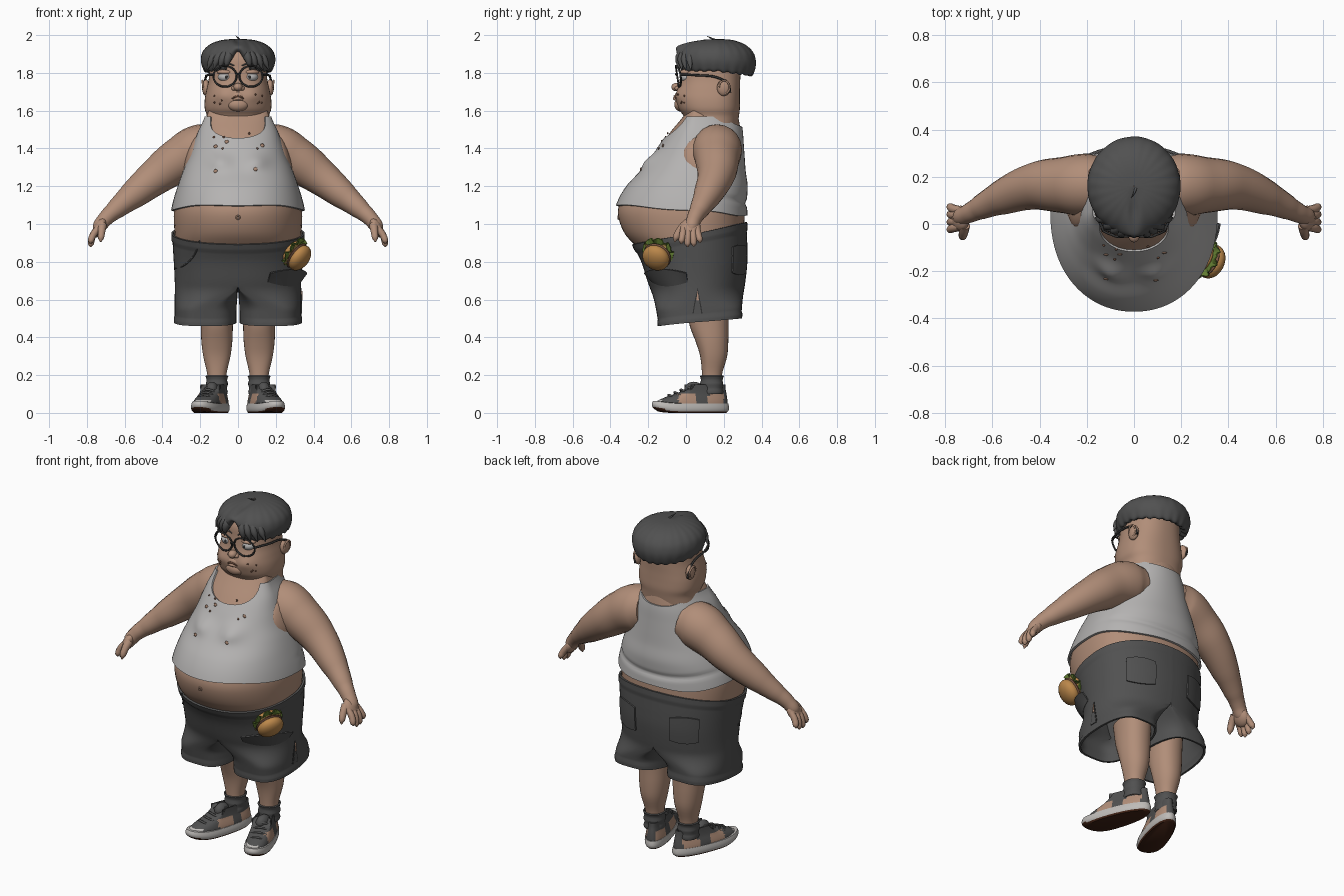
import bpy, bmesh, math, random
from math import sin, cos, pi, exp, radians
from mathutils import Vector, Matrix

cube = bpy.data.objects.get("Cube")
if cube:
    bpy.data.objects.remove(cube)
random.seed(4)
parts = []


def material(name, r, g, b):
    m = bpy.data.materials.new(name)
    m.use_nodes = True
    m.diffuse_color = (r, g, b, 1)
    node = next(n for n in m.node_tree.nodes if n.type == 'BSDF_PRINCIPLED')
    node.inputs["Base Color"].default_value = (r, g, b, 1)
    node.inputs["Roughness"].default_value = 0.8
    return m


SKIN = material("skin", .44, .27, .19)
SHIRT = material("light grey cotton", .46, .45, .445)
CLOTH = material("dark grey", .082, .082, .082)
RUBBER = material("pale rubber", .52, .5, .48)
TREAD = material("brown tread", .055, .017, .008)
BUN = material("golden bun", .5, .245, .07)
CHEESE = material("yellow cheese", .55, .37, .1)
LEAF = material("leaf green", .12, .2, .03)
SAUCE = material("sauce brown", .19, .09, .055)
FRAME = material("black frame", .03, .03, .03)


def finish(name, data, mat, mirror=False, thick=0):
    ob = bpy.data.objects.new(name, data)
    bpy.context.scene.collection.objects.link(ob)
    data.materials.append(mat)
    if thick:
        ob.modifiers.new("thickness", 'SOLIDIFY').thickness = thick
    if mirror:
        ob.modifiers.new("mirror", 'MIRROR').use_mirror_merge = False
    parts.append(ob)
    return ob


def grid(name, fn, nu, nv, mat, wrap=True, caps=False, **kw):
    """Sheet of quads from fn(u, v); u runs round, v runs up."""
    bm = bmesh.new()
    cols = nu if wrap else nu + 1
    rows = [[bm.verts.new(fn(i / nu, j / nv)) for i in range(cols)] for j in range(nv + 1)]
    for a, b in zip(rows, rows[1:]):
        for i in range(nu):
            k = (i + 1) % cols
            bm.faces.new((a[i], a[k], b[k], b[i]))
    if caps:
        bm.faces.new(rows[0][::-1])
        bm.faces.new(rows[-1])
    mesh = bpy.data.meshes.new(name)
    bm.to_mesh(mesh)
    bm.free()
    return finish(name, mesh, mat, **kw)


def ball(name, loc, size, mat, mirror=False, turn=None, seg=24):
    bm = bmesh.new()
    bmesh.ops.create_uvsphere(bm, u_segments=seg, v_segments=seg // 2, radius=1)
    bm.transform(Matrix.Translation(loc) @ (turn or Matrix()) @ Matrix.Diagonal((*size, 1)))
    mesh = bpy.data.meshes.new(name)
    bm.to_mesh(mesh)
    bm.free()
    return finish(name, mesh, mat, mirror)


def tube(name, points, mat, mirror=False, closed=False, detail=4):
    """Smooth tube through (x, y, z, radius) points."""
    cu = bpy.data.curves.new(name, 'CURVE')
    cu.dimensions, cu.bevel_depth, cu.bevel_resolution = '3D', 1, detail
    cu.use_fill_caps, cu.resolution_u = True, 6
    sp = cu.splines.new('BEZIER')
    sp.bezier_points.add(len(points) - 1)
    sp.use_cyclic_u, sp.radius_interpolation = closed, 'CARDINAL'
    for bp, p in zip(sp.bezier_points, points):
        bp.co, bp.radius = p[:3], p[3]
        bp.handle_left_type = bp.handle_right_type = 'AUTO'
    return finish(name, cu, mat, mirror)


def sample(rows, key):
    """Smooth interpolation of rows, looked up by their first value."""
    key = min(max(key, rows[0][0]), rows[-1][0])
    i = next(i for i in range(len(rows) - 1) if key <= rows[i + 1][0])
    a, b = rows[i], rows[i + 1]
    p, q = rows[max(i - 1, 0)], rows[min(i + 2, len(rows) - 1)]
    h = b[0] - a[0]
    t = (key - a[0]) / h
    out = []
    for c in range(1, len(a)):
        ma = (b[c] - p[c]) / (b[0] - p[0]) * h
        mb = (q[c] - a[c]) / (q[0] - a[0]) * h
        d = b[c] - a[c]
        out.append(a[c] + t * (ma + t * (3 * d - 2 * ma - mb + t * (ma + mb - 2 * d))))
    return out


def oval(rows, th, z, off=0, mid=.05, power=.92):
    """Point of a stacked oval: rows hold height, half width, front y, back y."""
    rx, front, back = sample(rows, z)
    c, s = cos(th), sin(th)
    rx, ry = rx + off, (back + off - mid if s > 0 else mid - front + off)
    return Vector((math.copysign(abs(c) ** power, c) * rx, mid + math.copysign(abs(s) ** power, s) * ry, z))


# torso
TORSO = [(.80, .29, -.18, .27), (.88, .325, -.262, .30), (.95, .335, -.325, .31), (1.05, .34, -.36, .31),
         (1.12, .33, -.348, .31), (1.2, .308, -.305, .315), (1.28, .28, -.232, .305), (1.35, .25, -.175, .30),
         (1.42, .225, -.13, .295), (1.49, .2, -.08, .29), (1.55, .172, -.03, .28), (1.6, .155, .01, .27)]


def torso(th, z, off=0):
    p = oval(TORSO, th, z, off)
    if p.y < .05:  # soft chest
        p.y -= .03 * exp(-((abs(p.x) - .1) / .06) ** 2 - ((z - 1.33) / .045) ** 2)
    return p


grid("torso", lambda u, v: torso(u * 2 * pi, .80 + .8 * v), 64, 40, SKIN, caps=True)
tube("navel", [(.009 * cos(a), -.358, 1.035 + .009 * sin(a), .004) for a in (0, pi / 2, pi, 3 * pi / 2)],
     SKIN, closed=True)


def shirt(u, v):
    th = u * 2 * pi
    s = sin(th)
    low = 1.072 - .03 * s + .004 * sin(5 * th)
    scoop = .115 if s < 0 else .055
    high = 1.57 - scoop * (max(0, abs(s) - .6) / .4) ** .6
    z = low + (high - low) * v
    crease = exp(-((z - 1.13 - .02 * cos(2 * th)) / .015) ** 2) * max(0, s)
    return torso(th, z, .011 + .005 * (1 - v) ** 6 - .01 * crease)


grid("tank_top", shirt, 80, 44, SHIRT, thick=.012)

# shorts
SHORTS = [(.47, .335, -.145, .29), (.6, .335, -.17, .30), (.7, .335, -.205, .315), (.8, .34, -.237, .325),
          (.88, .345, -.277, .325), (.95, .348, -.305, .322), (1.03, .345, -.3, .318)]


def shorts(th, z, off=0):
    p = oval(SHORTS, th, z, off)
    k = min(max((.67 - z) / .13, 0), 1)
    k = k * k * (3 - 2 * k)
    rx = sample(SHORTS, z)[0] + off
    leg = (rx + .008) / 2 + (rx - .008) / 2 * math.copysign(abs(cos(th)) ** .6, cos(th))
    p.x = max(p.x, 0) * (1 - k) + leg * k
    return p


def shorts_sheet(u, v):
    th = u * 2 * pi
    low, top = .48 + .02 * sin(th), .95 + .06 * sin(th)
    return shorts(th, low + (top - low) * v, .005 if v > .9 or v < .06 else 0)


grid("shorts", shorts_sheet, 72, 40, CLOTH, mirror=True, thick=.012)


def patch(name, th, z0, z1, width, mat, off=.006, taper=0, lift=0, mirror=False, sag=0):
    """Panel lying on the left side of the shorts."""
    def fn(u, v):
        w = 2 * u - 1
        z = z0 + (z1 - z0) * v + sag * w * w * (2 * v - 1)
        return shorts(th + radians(width) * w / 2 * (1 - taper * v), z, off + lift * v)
    return grid(name, fn, 18, 12, mat, wrap=False, thick=.008, mirror=mirror)


patch("back_pockets", radians(58), .73, .89, 30, CLOTH, off=.01, mirror=True, sag=-.012)
patch("left_pocket", radians(-36), .67, .76, 56, CLOTH, off=.002, lift=.032, sag=-.022)
patch("left_side_vent", radians(2), .525, .66, 11, FRAME, off=.002, taper=.98)
patch("left_vent_flap", radians(2), .525, .64, 8, CLOTH, off=.004, taper=.98)
patch("left_vent_gap", radians(2), .595, .645, 2.6, SKIN, off=.007, taper=.9)
seam = [shorts(radians(a), z, .001) for a, z in ((-56, .91), (-50, .84), (-36, .785), (-12, .765))]
tube("right_pocket_seam", [(-p.x, p.y, p.z, .004) for p in seam], CLOTH)

# burger tucked in the pocket
axis = Vector((.74, -.36, -.56)).normalized()
tilt = axis.to_track_quat('Z', 'Y').to_matrix().to_4x4()
core = Vector((.312, -.152, .832))
for label, along, size, mat in (("top_bun", .02, (.075, .075, .046), BUN), ("patty", -.002, (.077, .077, .016), SAUCE),
                                ("bottom_bun", -.035, (.07, .07, .025), BUN)):
    ball("burger_" + label, core + axis * along, size, mat, turn=tilt)


def cheese(u, v):
    p = Vector((.124 * u - .062, .124 * v - .062, 0))
    p.z = max(.012 - 3 * max(0, p.length - .06), -.012)
    return core + tilt @ p


def lettuce(u, v):
    a = u * 2 * pi
    r = .05 + .036 * v
    wave = v * (.009 * sin(9 * a) + .005 * sin(17 * a))
    return core + Vector((-.004, 0, .014)) + tilt @ Vector((r * cos(a), r * sin(a), wave - .014))


grid("burger_cheese", cheese, 12, 12, CHEESE, wrap=False, thick=.004)
grid("burger_lettuce", lettuce, 72, 4, LEAF, thick=.005)

# head and neck
HEAD = [(1.5, .17, .0, .27), (1.57, .165, -.012, .28), (1.61, .176, -.04, .285), (1.66, .176, -.052, .285),
        (1.71, .167, -.045, .285), (1.76, .156, -.034, .287), (1.82, .15, -.028, .288), (1.88, .145, -.022, .28),
        (1.94, .11, .012, .25)]


def head(th, z, off=0):
    p = oval(HEAD, th, z, off, .14, .85)
    if p.y < .14:  # full cheeks
        p.y -= .012 * exp(-((abs(p.x) - .08) / .05) ** 2 - ((z - 1.685) / .035) ** 2)
    return p


grid("head", lambda u, v: head(u * 2 * pi, 1.5 + .44 * v), 64, 44, SKIN, caps=True)
ball("chin", (0, -.03, 1.632), (.056, .032, .036), SKIN)
ball("muzzle", (0, -.03, 1.675), (.045, .03, .03), SKIN)
ball("nose", (0, -.05, 1.725), (.024, .028, .022), SKIN)
ball("nostrils", (.02, -.042, 1.718), (.015, .018, .013), SKIN, mirror=True)
tube("mouth", [(-.036, -.05, 1.662, .003), (0, -.061, 1.677, .005), (.036, -.05, 1.662, .003)], SAUCE)
tube("lower_lip", [(-.026, -.051, 1.656, .004), (0, -.06, 1.664, .009), (.026, -.051, 1.656, .004)], SKIN)
ball("ears", (.17, .2, 1.722), (.02, .036, .044), SKIN, mirror=True)
rim = [(.184 + .005 * sin(a), .202 + .028 * cos(a), 1.724 + .035 * sin(a), .005)
       for a in [i * pi / 4 for i in range(-2, 5)]]
tube("ear_rims", rim, SKIN, mirror=True)

# eyes, brows and glasses
ball("eyes", (.066, .006, 1.778), (.04, .038, .028), SHIRT, mirror=True)
ball("pupils", (.062, -.031, 1.779), (.008, .003, .008), FRAME, mirror=True)
ball("eyelids", (.066, .008, 1.804), (.045, .04, .016), SKIN, mirror=True)
tube("brows", [(.02, -.03, 1.838, .003), (.06, -.028, 1.852, .005), (.11, -.005, 1.84, .003)], CLOTH, mirror=True)
ring = [(.069 + .061 * cos(a), -.046 + .018 * max(0, cos(a)) - .008 * sin(a), 1.782 + .055 * sin(a), .005)
        for a in [i * pi / 6 for i in range(12)]]
tube("glasses_rims", ring, FRAME, mirror=True, closed=True)
tube("glasses_bridge", [(-.012, -.05, 1.788, .005), (0, -.054, 1.794, .005), (.012, -.05, 1.788, .005)], FRAME)
tube("glasses_arms", [(.128, -.033, 1.79, .006), (.16, .05, 1.788, .006), (.172, .18, 1.77, .006),
                      (.178, .225, 1.735, .006), (.174, .235, 1.695, .005)], FRAME, mirror=True)

# hair: mushroom cap swept aside from a front parting
CAP = [(0, .74, .08), (.1, .88, .0), (.28, .975, .18), (.42, 1, .4), (.58, .93, .64), (.74, .72, .85),
       (.88, .4, .97), (1, .01, 1)]


def hair(u, v):
    th = u * 2 * pi
    s = sin(th)
    front = abs((th + pi / 2 + pi) % (2 * pi) - pi)
    part = exp(-(front / .24) ** 2)
    low = 1.81 - .025 * max(0, s) + .115 * part + .004 * sin(23 * th)
    r, h = sample(CAP, v)
    r *= 1 + .005 * sin(13 * th + 3 * v) * (1 - v) + .06 * part * (1 - v) ** 3
    x, y = .197 * r * cos(th), .16 + .21 * r * s
    z = low + (1.98 - low) * h
    z -= .016 * exp(-(x / .02) ** 2) * min(max(0, (.16 - y) / .1), 1)
    return Vector((x, y, z))


grid("hair", hair, 144, 30, CLOTH)
for i, x in enumerate((.06, .09, .12, .15)):
    y = .155 - .205 * (1 - (x / .2) ** 2) ** .5
    tube(f"fringe_locks_{i}", [(x * .6, y + .025, 1.925, .014), (x * .9, y + .003, 1.875, .02),
                               (x * 1.1, y + .006, 1.815, .003)], CLOTH, mirror=True)
tube("cowlick", [(.01, .16, 1.972, .006), (0, .13, 1.985, .004), (-.012, .11, 1.996, .001)], CLOTH)

# arms and hands
tube("arms", [(.12, .17, 1.41, .115), (.2, .165, 1.395, .132), (.295, .165, 1.35, .12), (.42, .16, 1.262, .1),
              (.56, .112, 1.15, .074), (.65, .07, 1.075, .052), (.70, .045, 1.03, .041), (.735, .03, .985, .036),
              (.752, .025, .955, .02)], SKIN, mirror=True, detail=8)
ball("armpit_folds", (.235, .125, 1.36), (.045, .145, .13), SKIN, mirror=True, turn=Matrix.Rotation(-.3, 4, 'Y'))
ball("palms", (.734, .024, .98), (.03, .054, .058), SKIN, mirror=True, turn=Matrix.Rotation(-.5, 4, 'Y'))
for i, (y, tip, drop) in enumerate(((-.012, -.024, .895), (.012, .008, .878), (.036, .041, .881), (.058, .073, .9))):
    tube(f"fingers_{i}", [(.738, y, .98, .018), (.768, (y + tip) / 2, .94, .018), (.779, tip, drop + .014, .015),
                          (.78, tip, drop, .004)], SKIN, mirror=True)
tube("thumbs", [(.718, -.005, .995, .024), (.722, -.036, .96, .02), (.726, -.054, .925, .016), (.727, -.06, .905, .004)],
     SKIN, mirror=True)

# legs and socks
LEG = [(.1, .046, .085, .185), (.2, .05, .085, .19), (.3, .072, .075, .218), (.38, .082, .05, .224),
       (.46, .085, .02, .225), (.58, .09, .0, .23)]
hip = Vector((.112, 0, 0))
grid("legs", lambda u, v: oval(LEG, u * 2 * pi, .1 + .48 * v, 0, .13) + hip, 32, 20, SKIN, mirror=True)
grid("socks", lambda u, v: oval(LEG, u * 2 * pi, .1 + .095 * v, .009 + .003 * sin(v * 14), .135) + hip, 32, 8, CLOTH,
     mirror=True, thick=.008)

# trainers, toes turned out
SOLE = [(0, .066, -.165, .215), (.012, .074, -.19, .228), (.03, .075, -.198, .23), (.05, .071, -.19, .226)]
UPPER = [(.04, .069, -.186, .223), (.06, .067, -.172, .222), (.08, .062, -.13, .22), (.1, .056, -.07, .217),
         (.125, .052, .0, .212), (.15, .05, .05, .21)]


def toe_out(p):
    return Matrix.Rotation(.33, 3, 'Z') @ (p - Vector((0, .15, 0))) + Vector((.1, .15, 0))


def sole_sheet(u, v):
    p = oval(SOLE, u * 2 * pi, .05 * v, 0, -.02)
    p.z += .012 * max(0, (-.06 - p.y) / .12) ** 2  # toe spring
    return toe_out(p)


def paint(ob, mat, rule):
    slot = len(ob.data.materials)
    ob.data.materials.append(mat)
    for f in ob.data.polygons:
        if rule(f):
            f.material_index = slot


sole = grid("shoe_soles", sole_sheet, 48, 6, RUBBER, caps=True, mirror=True)
paint(sole, TREAD, lambda f: f.normal.z < -.5)
upper = grid("shoe_uppers", lambda u, v: toe_out(oval(UPPER, u * 2 * pi, .04 + .11 * v, 0, .0)), 64, 16, CLOTH,
             mirror=True, thick=.006)
paint(upper, SKIN, lambda f: f.center.z < .1 and (-.04 < f.center.y < .06 or .12 < f.center.y < .2))
paint(upper, RUBBER, lambda f: f.center.z < .066 and f.center.y < -.125)
for i in range(5):
    y, z = -.105 + .034 * i, .092 + .014 * i
    path = [(-.042, y + .02, z - .012), (0, y, z + .003), (.042, y + .02, z - .012)]
    tube(f"laces_{i}", [(*toe_out(Vector(p)), .006) for p in path], CLOTH, mirror=True, detail=2)
ball("shoe_tongues", toe_out(Vector((0, .035, .125))), (.033, .05, .04), CLOTH, mirror=True)

# crumbs on the shirt and blemishes on the cheeks
spots = [(-.115, 1.46), (-.105, 1.41), (-.065, 1.46), (-.05, 1.435), (.05, 1.48), (.115, 1.415), (.09, 1.4),
         (.08, 1.29), (-.07, 1.4), (-.105, 1.28)]
for i, (x, z) in enumerate(spots):
    p = torso(-math.acos(x / sample(TORSO, z)[0]), z, .013)
    size = .011 if i % 2 else .006
    ball(f"crumb_{i}", p, (size, .005, size), SKIN if i % 2 else SAUCE, seg=8)
for i in range(10):
    side = (-1, 1)[i % 2]
    p = head(radians(-90 + side * random.uniform(24, 46)), random.uniform(1.63, 1.69), .001)
    ball(f"blemish_{i}", p, (.005, .005, .005), SAUCE, seg=8)

# bake modifiers and curves, then shade
bpy.ops.object.select_all(action='DESELECT')
for ob in parts:
    ob.select_set(True)
bpy.context.view_layer.objects.active = parts[0]
bpy.ops.object.convert(target='MESH')
bpy.ops.object.shade_smooth_by_angle(angle=radians(45))
